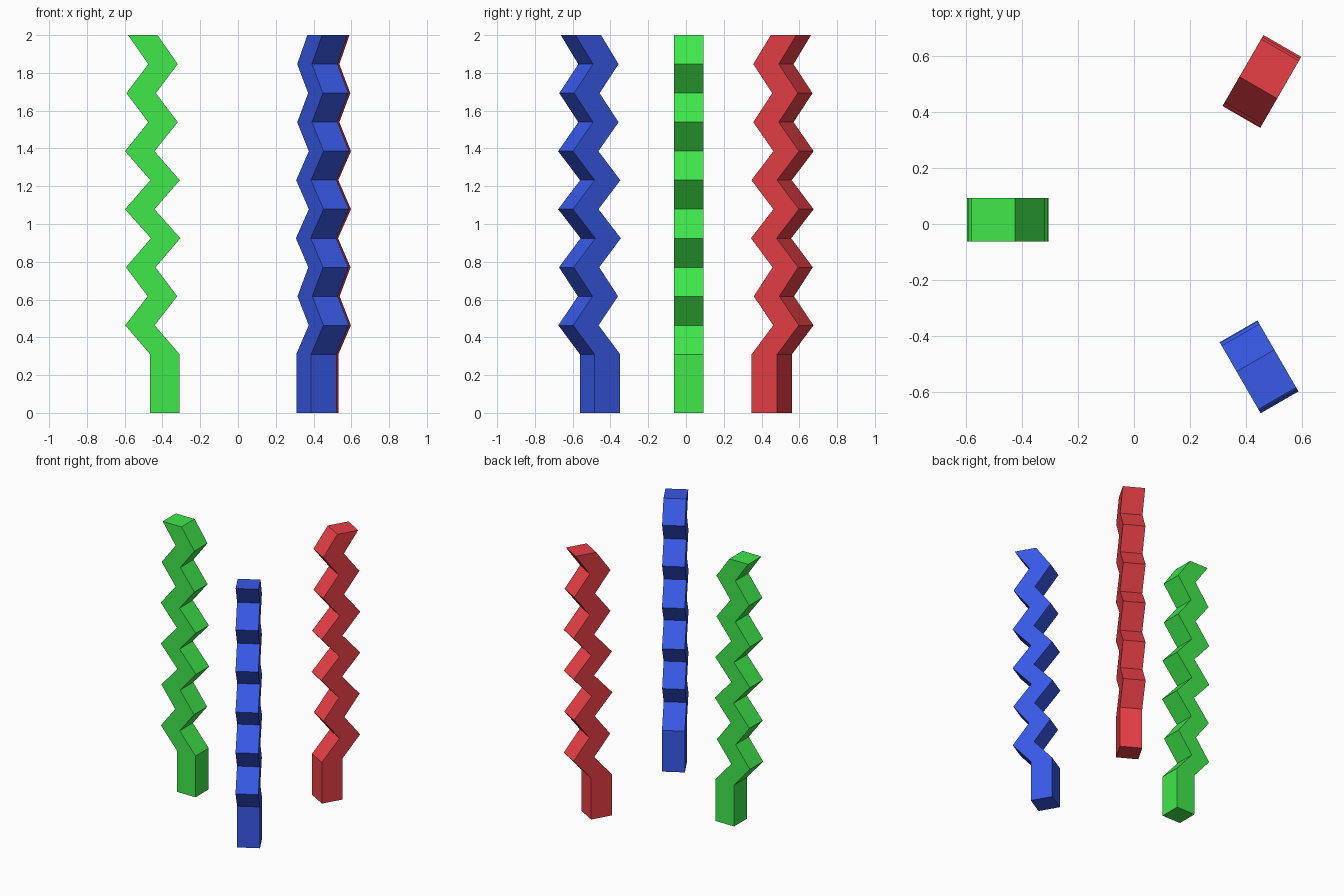
import bpy, bmesh
from math import radians
from mathutils import Matrix, Vector

if "Cube" in bpy.data.objects:
    bpy.data.objects.remove(bpy.data.objects["Cube"])

SIDE = 0.156          # square cross-section
BASE_H = 0.31         # straight foot height
# outward lean of each joint above the foot
LEAN = [0.0, 0.132, 0.013, 0.128, -0.004, 0.133, -0.001,
        0.133, 0.010, 0.126, 0.010, 0.117]


def zigzag_column(name, centre, angle, color):
    """Square column whose joints swing outward along the given heading."""
    step = (2.0 - BASE_H) / (len(LEAN) - 1)
    path = [(0.0, 0.0)] + [(d, BASE_H + i * step) for i, d in enumerate(LEAN)]
    h = SIDE / 2
    bm = bmesh.new()
    rings = [[bm.verts.new((d + sx * h, sy * h, z))
              for sx, sy in ((-1, -1), (1, -1), (1, 1), (-1, 1))]
             for d, z in path]
    for a, b in zip(rings, rings[1:]):
        for i in range(4):
            j = (i + 1) % 4
            bm.faces.new((a[i], a[j], b[j], b[i]))
    bm.faces.new(rings[0][::-1])
    bm.faces.new(rings[-1])
    bmesh.ops.recalc_face_normals(bm, faces=bm.faces)

    mesh = bpy.data.meshes.new(name)
    bm.to_mesh(mesh)
    bm.free()
    obj = bpy.data.objects.new(name, mesh)
    obj.matrix_world = (Matrix.Translation(Vector((*centre, 0)))
                        @ Matrix.Rotation(radians(angle), 4, 'Z'))
    bpy.context.collection.objects.link(obj)
    mat = bpy.data.materials.new(name + "_color")
    mat.diffuse_color = (*color, 1)
    mat.use_nodes = True
    mat.node_tree.nodes["Principled BSDF"].inputs["Base Color"].default_value = mat.diffuse_color
    mesh.materials.append(mat)


# three columns facing away from the middle
zigzag_column("green_column", (-0.387, 0.0155), 180, (0.05, 0.8, 0.07))
zigzag_column("red_column", (0.425, 0.454), 60, (0.8, 0.05, 0.06))
zigzag_column("blue_column", (0.415, -0.455), -60, (0.04, 0.1, 0.8))
